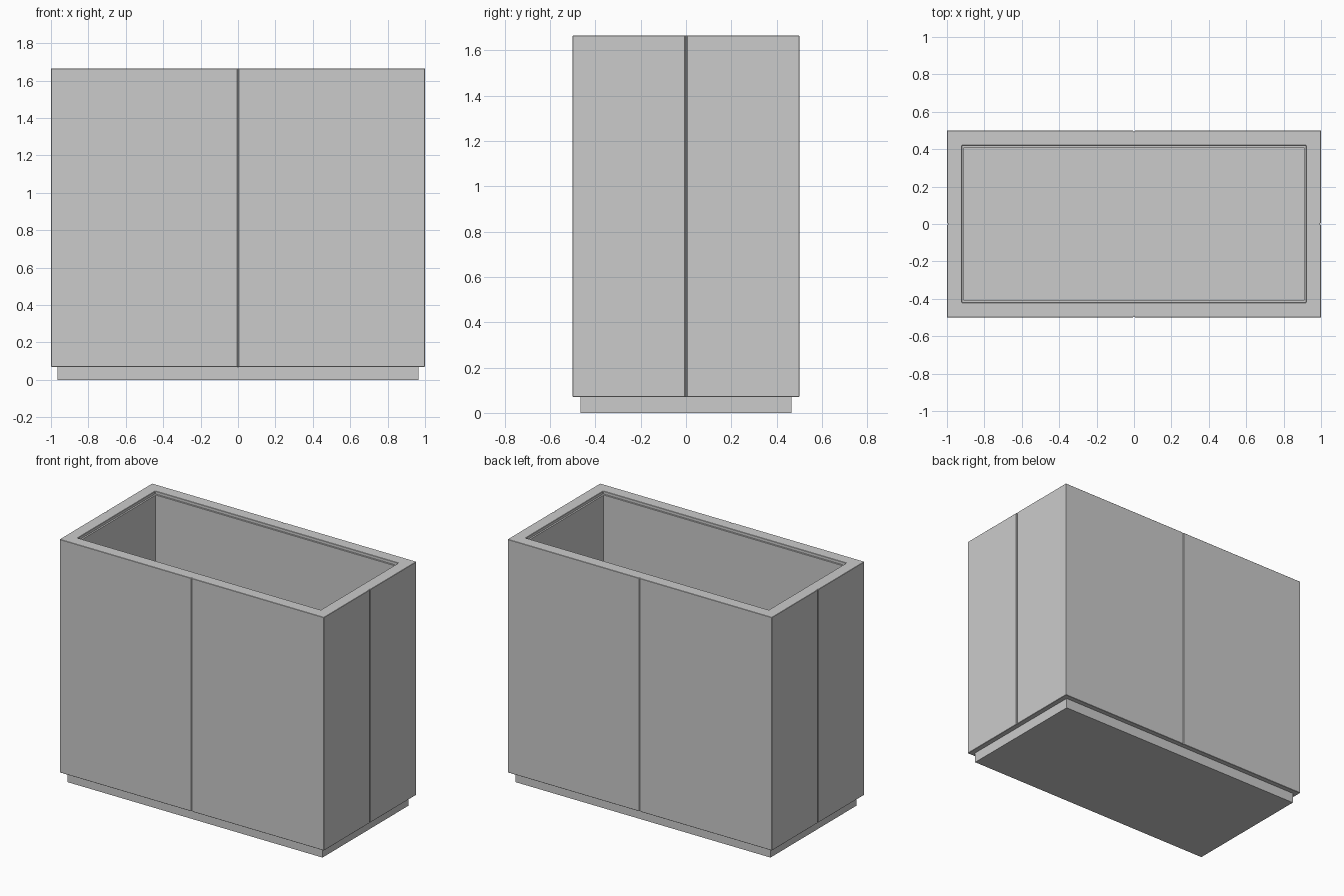
import bpy, bmesh

if "Cube" in bpy.data.objects:
    bpy.data.objects.remove(bpy.data.objects["Cube"])

BASE_H, TOP = 0.07, 1.665
GROOVE_HALF, GROOVE_DEPTH = 0.004, 0.006


def finish(name, bm):
    bmesh.ops.recalc_face_normals(bm, faces=bm.faces)
    mesh = bpy.data.meshes.new(name)
    bm.to_mesh(mesh)
    bm.free()
    obj = bpy.data.objects.new(name, mesh)
    bpy.context.collection.objects.link(obj)
    return obj


def box(bm, hx, hy, z0, z1):
    made = bmesh.ops.create_cube(bm, size=1)
    for v in made["verts"]:
        v.co.x *= 2 * hx
        v.co.y *= 2 * hy
        v.co.z = z1 if v.co.z > 0 else z0
    return list({f for v in made["verts"] for f in v.link_faces})


# Recessed plinth
bm = bmesh.new()
box(bm, 0.965, 0.465, 0, BASE_H)
finish("plinth", bm)

# Outer shell: one L-shaped corner with half seams, mirrored to four
g, d = GROOVE_HALF, GROOVE_DEPTH
corner = [(0, 0.5 - d), (g, 0.5 - d), (g, 0.5), (1, 0.5), (1, g), (1 - d, g),
          (1 - d, 0), (0.92, 0), (0.92, 0.42), (0, 0.42)]
bm = bmesh.new()
bottom = bm.faces.new([bm.verts.new((x, y, BASE_H)) for x, y in corner])
ext = bmesh.ops.extrude_face_region(bm, geom=[bottom], use_keep_orig=True)
for v in ext["geom"]:
    if isinstance(v, bmesh.types.BMVert):
        v.co.z = TOP
cut_faces = [f for f in bm.faces
             if all(abs(v.co.x) < 1e-6 for v in f.verts)
             or all(abs(v.co.y) < 1e-6 for v in f.verts)]
bmesh.ops.delete(bm, geom=cut_faces, context="FACES")
shell = finish("outer_shell", bm)
mirror = shell.modifiers.new("four_corners", "MIRROR")
mirror.use_axis = (True, True, False)
mirror.merge_threshold = 0.0005
bevel = shell.modifiers.new("eased_edges", "BEVEL")
bevel.width = 0.002
bevel.segments = 1
bevel.limit_method = "ANGLE"

# Inner liner: open tray sitting just below the rim
bm = bmesh.new()
faces = box(bm, 0.922, 0.422, BASE_H, TOP - 0.02)
lid = max(faces, key=lambda f: f.calc_center_median().z)
bmesh.ops.inset_region(bm, faces=[lid], thickness=0.019)
ext = bmesh.ops.extrude_face_region(bm, geom=[lid])
for v in ext["geom"]:
    if isinstance(v, bmesh.types.BMVert):
        v.co.z = BASE_H + 0.02
bmesh.ops.delete(bm, geom=[f for f in [lid] if f.is_valid], context="FACES")
finish("inner_liner", bm)
